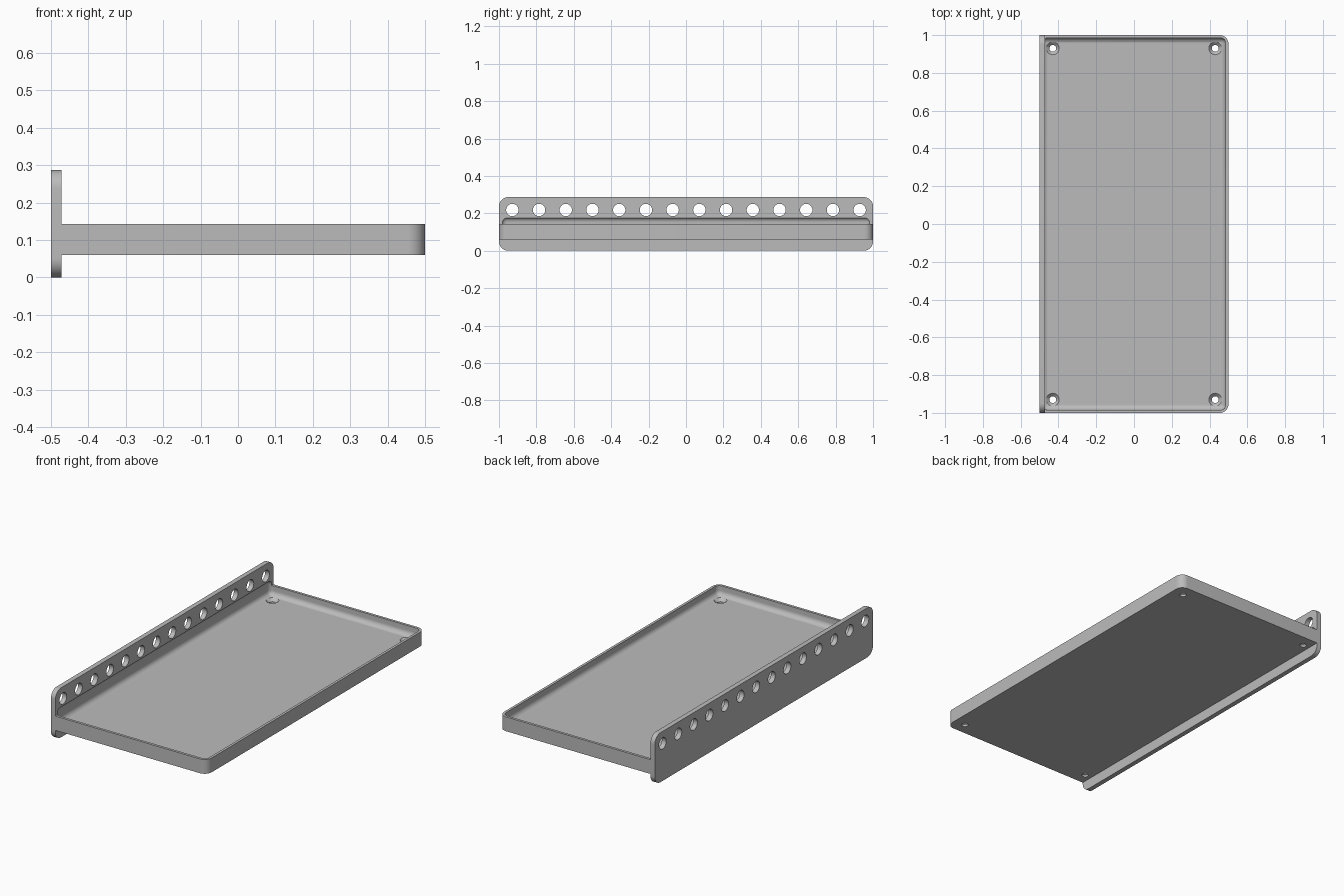
import bpy, bmesh
from mathutils import Matrix, Vector

cube = bpy.data.objects.get("Cube")
if cube:
    bpy.data.objects.remove(cube, do_unlink=True)

grey = bpy.data.materials.new("plain_grey")
grey.use_nodes = True
grey.diffuse_color = (0.5, 0.5, 0.5, 1)
grey.node_tree.nodes["Principled BSDF"].inputs["Base Color"].default_value = (0.5, 0.5, 0.5, 1)


def make_object(name, bm):
    bmesh.ops.recalc_face_normals(bm, faces=bm.faces)
    mesh = bpy.data.meshes.new(name)
    bm.to_mesh(mesh)
    bm.free()
    obj = bpy.data.objects.new(name, mesh)
    bpy.context.collection.objects.link(obj)
    mesh.materials.append(grey)
    return obj


def rounded_box(name, low, high, radius, pick, segments=10):
    """Box between two corners; edges accepted by pick(middle, direction) are rounded."""
    low, high = Vector(low), Vector(high)
    bm = bmesh.new()
    bmesh.ops.create_cube(bm, size=1)
    for v in bm.verts:
        v.co = (low + high) / 2 + v.co * (high - low)
    edges = []
    for e in bm.edges:
        a, b = e.verts
        if pick((a.co + b.co) / 2, (a.co - b.co).normalized()):
            edges.append(e)
    bmesh.ops.bevel(bm, geom=edges, offset=radius, segments=segments,
                    profile=0.5, affect='EDGES')
    return make_object(name, bm)


def add_cylinder(bm, centre, r_low, r_high, depth, axis='Z'):
    turn = Matrix.Rotation(1.5707963, 4, 'Y') if axis == 'X' else Matrix()
    bmesh.ops.create_cone(bm, cap_ends=True, segments=32, radius1=r_low, radius2=r_high,
                          depth=depth, matrix=Matrix.Translation(centre) @ turn)


def boolean(target, other, operation):
    """Apply a boolean and discard the second body."""
    mod = target.modifiers.new("boolean", 'BOOLEAN')
    mod.operation, mod.object, mod.solver = operation, other, 'EXACT'
    bpy.context.view_layer.objects.active = target
    bpy.ops.object.modifier_apply(modifier=mod.name)
    bpy.data.objects.remove(other, do_unlink=True)


PLATE_X = -0.472
FLOOR = 0.088

# Tray body with rounded corners on the free side, joined to the upright plate
shelf = rounded_box("shelf_with_mounting_plate", (-0.485, -1, 0.06), (0.5, 1, 0.143), 0.045,
                    lambda mid, d: abs(d.z) > 0.9 and mid.x > 0)
plate = rounded_box("mounting_plate", (-0.5, -1, 0), (PLATE_X, 1, 0.287), 0.05,
                    lambda mid, d: abs(d.x) > 0.9)
boolean(shelf, plate, 'UNION')

# Filleted tray cavity, cut slightly into the plate
cavity = rounded_box("cavity_cutter", (-0.485, -0.985, FLOOR), (0.485, 0.985, 0.18), 0.028,
                     lambda mid, d: True, 8)
boolean(shelf, cavity, 'DIFFERENCE')

# Row of round holes through the plate
bm = bmesh.new()
for i in range(14):
    add_cylinder(bm, (-0.486, (i - 6.5) / 7, 0.218), 0.033, 0.033, 0.1, 'X')
boolean(shelf, make_object("plate_hole_cutter", bm), 'DIFFERENCE')

# Screw holes in the floor corners, then their countersinks
bm = bmesh.new()
for x in (-0.43, 0.43):
    for y in (-0.93, 0.93):
        add_cylinder(bm, (x, y, 0.07), 0.018, 0.018, 0.1)
boolean(shelf, make_object("screw_hole_cutter", bm), 'DIFFERENCE')
bm = bmesh.new()
for x in (-0.43, 0.43):
    for y in (-0.93, 0.93):
        add_cylinder(bm, (x, y, FLOOR - 0.005), 0.016, 0.042, 0.026)
boolean(shelf, make_object("countersink_cutter", bm), 'DIFFERENCE')

# Smooth curved surfaces, keep hard edges crisp
bpy.ops.object.select_all(action='DESELECT')
shelf.select_set(True)
bpy.context.view_layer.objects.active = shelf
bpy.ops.object.shade_smooth_by_angle(angle=0.5)
